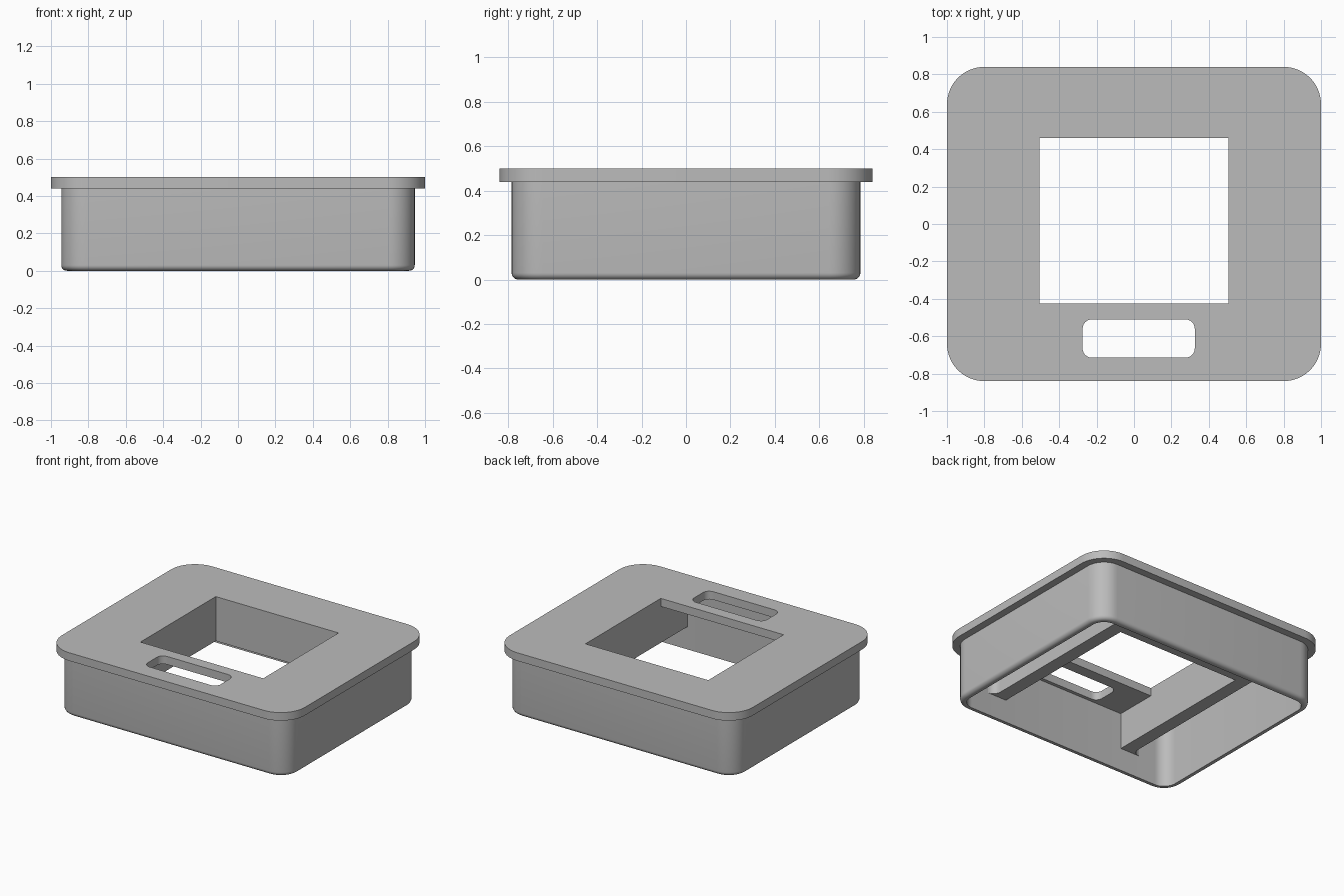
import bpy
import bmesh
from math import sin, cos, pi, radians

old = bpy.data.objects.get("Cube")
if old:
    bpy.data.objects.remove(old, do_unlink=True)

GREY = (0.5, 0.5, 0.5, 1)
grey = bpy.data.materials.new("plain grey")
grey.use_nodes = True
grey.diffuse_color = GREY
grey.node_tree.nodes["Principled BSDF"].inputs["Base Color"].default_value = GREY

TOP, PLATE_Z, DIVIDER_Z = 0.5, 0.44, 0.17
HOLE = (-0.505, 0.505, -0.425, 0.46)      # x0, x1, y0, y1
SLOT = (-0.275, 0.325, -0.715, -0.51)


def rounded_rect(x0, x1, y0, y1, r, steps=10):
    """Outline of a rectangle with round corners, counter-clockwise."""
    if r == 0:
        return [(x0, y0), (x1, y0), (x1, y1), (x0, y1)]
    corners = [(x1 - r, y1 - r), (x0 + r, y1 - r), (x0 + r, y0 + r), (x1 - r, y0 + r)]
    return [(cx + r * cos((k + i / steps) * pi / 2), cy + r * sin((k + i / steps) * pi / 2))
            for k, (cx, cy) in enumerate(corners) for i in range(steps + 1)]


def finish(obj):
    obj.data.materials.clear()
    obj.data.materials.append(grey)
    bpy.ops.object.select_all(action='DESELECT')
    obj.select_set(True)
    bpy.context.view_layer.objects.active = obj
    bpy.ops.object.shade_smooth_by_angle(angle=radians(30))


def slab(name, outlines, z0, z1):
    """Flat slab from an outline and optional hole outlines."""
    bm = bmesh.new()
    for pts in outlines:
        vs = [bm.verts.new((x, y, z0)) for x, y in pts]
        for a, b in zip(vs, vs[1:] + vs[:1]):
            bm.edges.new((a, b))
    bmesh.ops.triangle_fill(bm, use_beauty=True, use_dissolve=False, edges=bm.edges[:])
    out = bmesh.ops.extrude_face_region(bm, geom=bm.faces[:], use_keep_orig=True)
    for v in out["geom"]:
        if isinstance(v, bmesh.types.BMVert):
            v.co.z = z1
    bmesh.ops.recalc_face_normals(bm, faces=bm.faces[:])
    mesh = bpy.data.meshes.new(name)
    bm.to_mesh(mesh)
    bm.free()
    obj = bpy.data.objects.new(name, mesh)
    bpy.context.collection.objects.link(obj)
    finish(obj)


# Top plate with the square window and the rounded slot
slab("top_plate", [rounded_rect(-1, 1, -0.84, 0.84, 0.2, 14),
                   rounded_rect(*HOLE, 0),
                   rounded_rect(*SLOT, 0.05, 6)], PLATE_Z, TOP)

# Box wall, open below, with a rounded lower outside edge
HX, HY, R, WALL, FILLET = 0.945, 0.785, 0.14, 0.045, 0.03
rings = [(0, PLATE_Z)]
rings += [(FILLET * (1 - cos(a)), FILLET * (1 - sin(a))) for a in [i * pi / 12 for i in range(7)]]
rings += [(WALL, 0), (WALL, PLATE_Z)]
bm = bmesh.new()
loops = []
for inset, z in rings:
    x, y = HX - inset, HY - inset
    loops.append([bm.verts.new((px, py, z))
                  for px, py in rounded_rect(-x, x, -y, y, R - inset)])
for low, high in zip(loops, loops[1:] + loops[:1]):
    n = len(low)
    for i in range(n):
        j = (i + 1) % n
        bm.faces.new((low[i], low[j], high[j], high[i]))
bmesh.ops.recalc_face_normals(bm, faces=bm.faces[:])
mesh = bpy.data.meshes.new("box_wall")
bm.to_mesh(mesh)
bm.free()
box = bpy.data.objects.new("box_wall", mesh)
bpy.context.collection.objects.link(box)
finish(box)

# U-shaped divider round the window, flared where it meets the front wall
T, FLARE = 0.1, 0.06
x_in, y_in, y_front = HOLE[1], HOLE[3], -HY + WALL
x_out, y_out = x_in + T, y_in + T
half = [(x_in, y_in), (x_in, y_front)]
half += [(x_out + FLARE * (1 - sin(a)), y_front + FLARE * (1 - cos(a)))
         for a in [i * pi / 12 for i in range(7)]]
half += [(x_out, y_out)]
slab("window_divider", [half + [(-x, y) for x, y in reversed(half)]], DIVIDER_Z, PLATE_Z)
